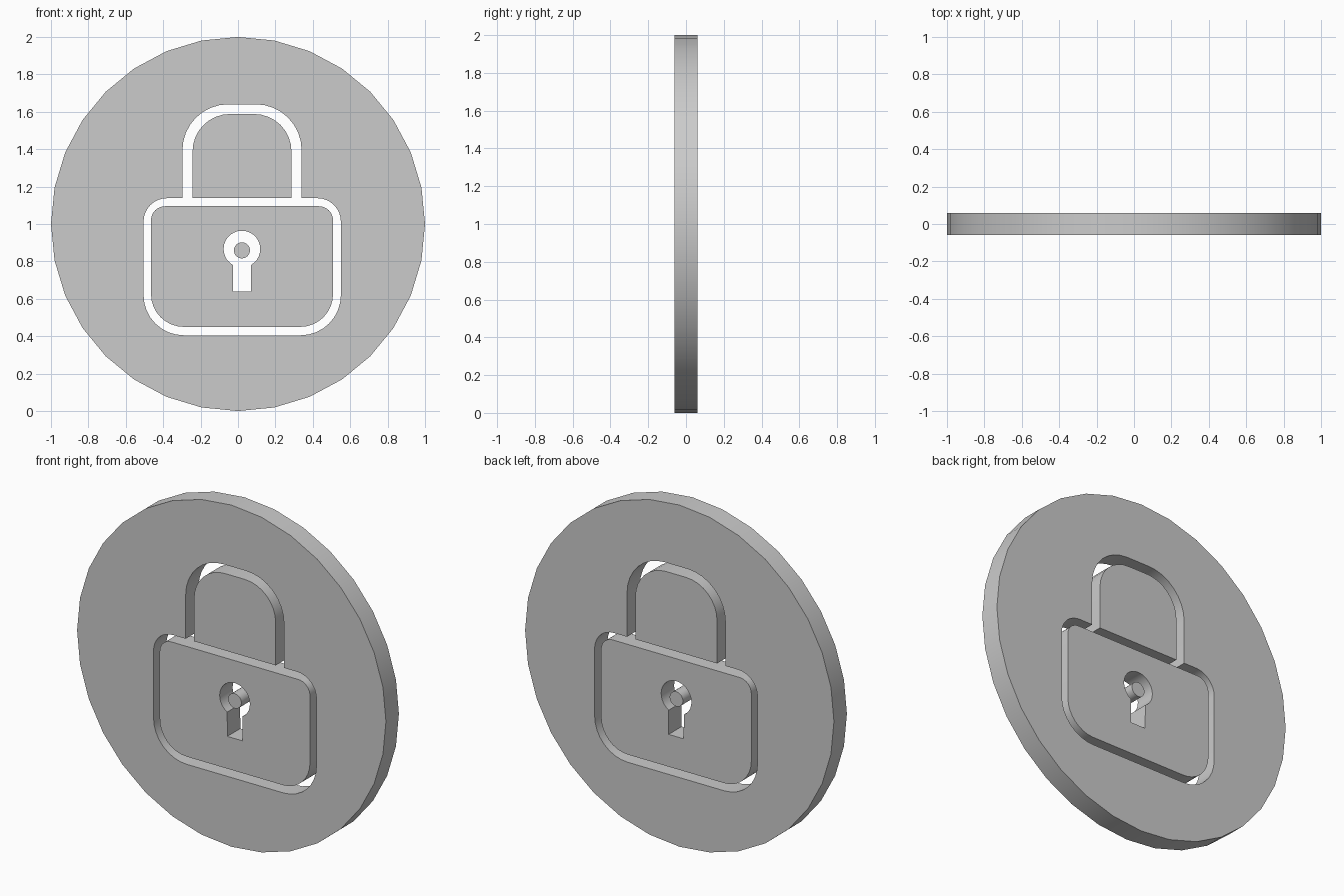
import bpy, bmesh
from math import sin, cos, pi, radians
from mathutils import Vector

if "Cube" in bpy.data.objects:
    bpy.data.objects.remove(bpy.data.objects["Cube"])

HALF = 0.06  # half thickness in y


def arc(cx, cz, r, a0, a1, n):
    return [Vector((cx + r * cos(a0 + (a1 - a0) * i / n),
                    cz + r * sin(a0 + (a1 - a0) * i / n))) for i in range(n + 1)]


def circle(cx, cz, r, n):
    return arc(cx, cz, r, 0, 2 * pi, n)[:-1]


def rounded(corners, n=8):
    """Outline from (x, z, radius) right-angle corners."""
    pts = []
    for i, (x, z, r) in enumerate(corners):
        p = Vector((x, z))
        if r == 0:
            pts.append(p)
            continue
        prev, nxt = corners[i - 1], corners[(i + 1) % len(corners)]
        d1 = (Vector(prev[:2]) - p).normalized()
        d2 = (Vector(nxt[:2]) - p).normalized()
        for k in range(n + 1):
            t = pi / 2 * k / n
            pts.append(p + r * (d1 * (1 - sin(t)) + d2 * (1 - cos(t))))
    return pts


def plate(name, *loops):
    """Flat slab: first loop is the outline, further loops are holes."""
    bm = bmesh.new()
    edges = []
    for loop in loops:
        vs = [bm.verts.new((p.x, -HALF, p.y)) for p in loop]
        edges += [bm.edges.new((vs[i - 1], vs[i])) for i in range(len(vs))]
    bmesh.ops.triangle_fill(bm, use_beauty=True, edges=edges, normal=(0, -1, 0))
    ext = bmesh.ops.extrude_face_region(bm, geom=bm.faces[:])
    moved = [g for g in ext["geom"] if isinstance(g, bmesh.types.BMVert)]
    bmesh.ops.translate(bm, verts=moved, vec=(0, 2 * HALF, 0))
    bmesh.ops.recalc_face_normals(bm, faces=bm.faces[:])
    me = bpy.data.meshes.new(name)
    bm.to_mesh(me)
    bm.free()
    ob = bpy.data.objects.new(name, me)
    bpy.context.collection.objects.link(ob)
    bpy.ops.object.select_all(action='DESELECT')
    ob.select_set(True)
    bpy.context.view_layer.objects.active = ob
    bpy.ops.object.shade_smooth_by_angle(angle=radians(30))
    return ob


# Round disc pierced by the whole padlock silhouette
lock_outline = rounded([
    (-0.505, 0.405, 0.215), (0.55, 0.405, 0.215), (0.55, 1.138, 0.125),
    (0.34, 1.138, 0), (0.34, 1.64, 0.245), (-0.297, 1.64, 0.245),
    (-0.297, 1.138, 0), (-0.505, 1.138, 0.125)])
plate("disc", circle(0, 1, 1, 32), lock_outline)

# Lock body with a keyhole opening
a = radians(60)
keyhole = arc(0.021, 0.866, 0.098, -a, pi + a, 24)
keyhole += [Vector((-0.027, 0.639)), Vector((0.07, 0.639))]
body = rounded([(-0.465, 0.45, 0.175), (0.508, 0.45, 0.175),
                (0.508, 1.095, 0.075), (-0.465, 1.095, 0.075)])
plate("lock_body", body, keyhole)

# Panel inside the shackle
plate("shackle_panel", rounded([(-0.243, 1.138, 0), (0.286, 1.138, 0),
                                (0.286, 1.588, 0.2), (-0.243, 1.588, 0.2)]))

# Small pin in the keyhole
plate("keyhole_pin", circle(0.021, 0.859, 0.043, 24))
